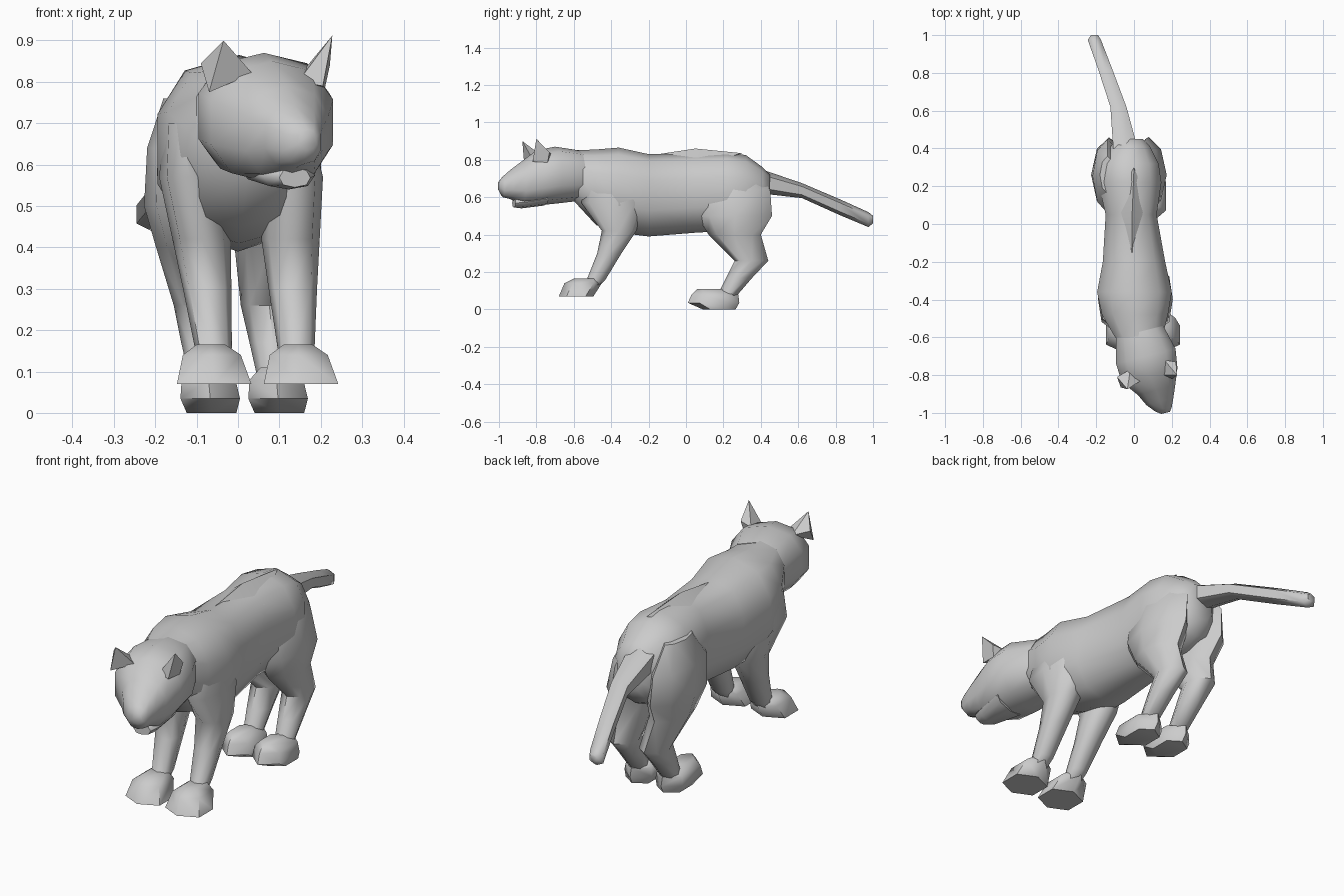
import bpy, bmesh
from math import sin, cos, pi, radians


def finish(name, bm, angle=55):
    bmesh.ops.recalc_face_normals(bm, faces=bm.faces)
    me = bpy.data.meshes.new(name)
    bm.to_mesh(me)
    bm.free()
    ob = bpy.data.objects.new(name, me)
    bpy.context.collection.objects.link(ob)
    bpy.ops.object.select_all(action='DESELECT')
    ob.select_set(True)
    bpy.context.view_layer.objects.active = ob
    bpy.ops.object.shade_smooth_by_angle(angle=radians(angle))
    return ob


def loft(name, rings, axis='Y', n=8, power=0.85, skew=0, place=None):
    """Rings are (position, x_min, x_max, low, high) across the axis."""
    bm = bmesh.new()
    bow = lambda v: abs(v) ** power * (1 if v > 0 else -1)
    shape = [(bow(sin(2 * pi * i / n)), bow(cos(2 * pi * i / n))) for i in range(n)]
    wide = max(u for u, v in shape)
    loops = []
    for t, x0, x1, lo, hi in rings:
        loop = []
        for u, v in shape:
            dx = u / wide * (x1 - x0) / 2
            x, w = (x0 + x1) / 2 + dx, (lo + hi) / 2 + v * (hi - lo) / 2
            p = (x, t + skew * dx, w) if axis == 'Y' else (x, w, t)
            loop.append(bm.verts.new(place(*p) if place else p))
        loops.append(loop)
    for a, b in zip(loops, loops[1:]):
        for i in range(n):
            j = (i + 1) % n
            bm.faces.new((a[i], a[j], b[j], b[i]))
    bm.faces.new(loops[0])
    bm.faces.new(loops[-1])
    return finish(name, bm)


def hull(name, points):
    bm = bmesh.new()
    for p in points:
        bm.verts.new(p)
    bmesh.ops.convex_hull(bm, input=bm.verts)
    return finish(name, bm, 15)


# Torso and raised rump
loft("torso", [
    (-0.60, -0.10, 0.15, 0.58, 0.85), (-0.48, -0.17, 0.18, 0.45, 0.855),
    (-0.36, -0.195, 0.20, 0.41, 0.865), (-0.20, -0.165, 0.165, 0.39, 0.83),
    (0.05, -0.15, 0.12, 0.41, 0.835), (0.22, -0.19, 0.145, 0.42, 0.84),
    (0.32, -0.175, 0.13, 0.43, 0.825), (0.41, -0.125, 0.085, 0.47, 0.76),
    (0.45, -0.08, 0.045, 0.54, 0.72)], n=10)
hull("rump_ridge", [(-0.01, -0.18, 0.825), (-0.01, 0.05, 0.86), (0, 0.30, 0.835),
                    (0.09, 0.07, 0.775), (-0.12, 0.07, 0.775), (-0.01, 0.05, 0.75)])

# Head turned slightly to one side, with jaw
loft("head", [
    (-0.57, -0.095, 0.155, 0.58, 0.85), (-0.70, -0.095, 0.22, 0.565, 0.87),
    (-0.80, -0.065, 0.23, 0.555, 0.85), (-0.88, 0.02, 0.218, 0.56, 0.79),
    (-0.94, 0.065, 0.208, 0.59, 0.745), (-0.98, 0.11, 0.20, 0.60, 0.71),
    (-1.00, 0.145, 0.19, 0.635, 0.685)], n=10, skew=0.25)
loft("jaw", [
    (-0.76, 0.00, 0.19, 0.555, 0.63), (-0.88, 0.06, 0.185, 0.54, 0.605),
    (-0.92, 0.10, 0.175, 0.545, 0.592)], n=8, skew=0.25)

# Ears
hull("left_ear", [(-0.09, -0.81, 0.845), (0.035, -0.83, 0.82), (-0.07, -0.865, 0.775),
                  (-0.02, -0.77, 0.82), (-0.035, -0.875, 0.90)])
hull("right_ear", [(0.145, -0.80, 0.80), (0.21, -0.74, 0.785), (0.16, -0.72, 0.83),
                   (0.205, -0.82, 0.79), (0.222, -0.73, 0.84), (0.228, -0.80, 0.912)])

# Tail
loft("tail", [
    (0.40, -0.11, 0.02, 0.62, 0.75), (0.62, -0.125, -0.04, 0.595, 0.675),
    (0.82, -0.19, -0.115, 0.505, 0.59), (0.975, -0.245, -0.175, 0.44, 0.52),
    (1.00, -0.228, -0.19, 0.46, 0.50)], n=6)

# Legs and paws, mirrored about a midline that leans with height
front_leg = [
    (0.70, 0.09, 0.175, -0.53, -0.28), (0.57, 0.05, 0.198, -0.56, -0.235),
    (0.42, 0.037, 0.178, -0.45, -0.265), (0.30, 0.045, 0.162, -0.475, -0.345),
    (0.16, 0.055, 0.145, -0.53, -0.43), (0.09, 0.065, 0.135, -0.58, -0.50)]
front_paw = [
    (0.07, 0.015, 0.195, -0.68, -0.495), (0.14, 0.035, 0.175, -0.65, -0.45),
    (0.165, 0.07, 0.14, -0.60, -0.46)]
hind_leg = [
    (0.76, 0.05, 0.13, 0.16, 0.36), (0.64, 0.02, 0.18, 0.055, 0.45),
    (0.50, 0.01, 0.20, 0.06, 0.46), (0.40, 0.01, 0.18, 0.12, 0.40),
    (0.26, 0.012, 0.15, 0.26, 0.44), (0.17, 0.025, 0.14, 0.215, 0.355),
    (0.06, 0.04, 0.125, 0.16, 0.26)]
hind_paw = [
    (0.0, 0.022, 0.142, 0.09, 0.265), (0.035, 0.01, 0.154, 0.01, 0.285),
    (0.08, 0.017, 0.147, 0.03, 0.28), (0.11, 0.047, 0.117, 0.06, 0.20)]
for side, s in (("left", -1), ("right", 1)):
    lean_front = lambda x, y, z: (0.053 - 0.08 * z + s * x, y, z)
    lean_hind = lambda x, y, z: (0.018 - 0.09 * z + s * x, y, z)
    loft(side + "_front_leg", front_leg, 'Z', 8, place=lean_front)
    loft(side + "_front_paw", front_paw, 'Z', 6, place=lean_front)
    loft(side + "_hind_leg", hind_leg, 'Z', 8, 1.1, place=lean_hind)
    loft(side + "_hind_paw", hind_paw, 'Z', 6, place=lean_hind)
